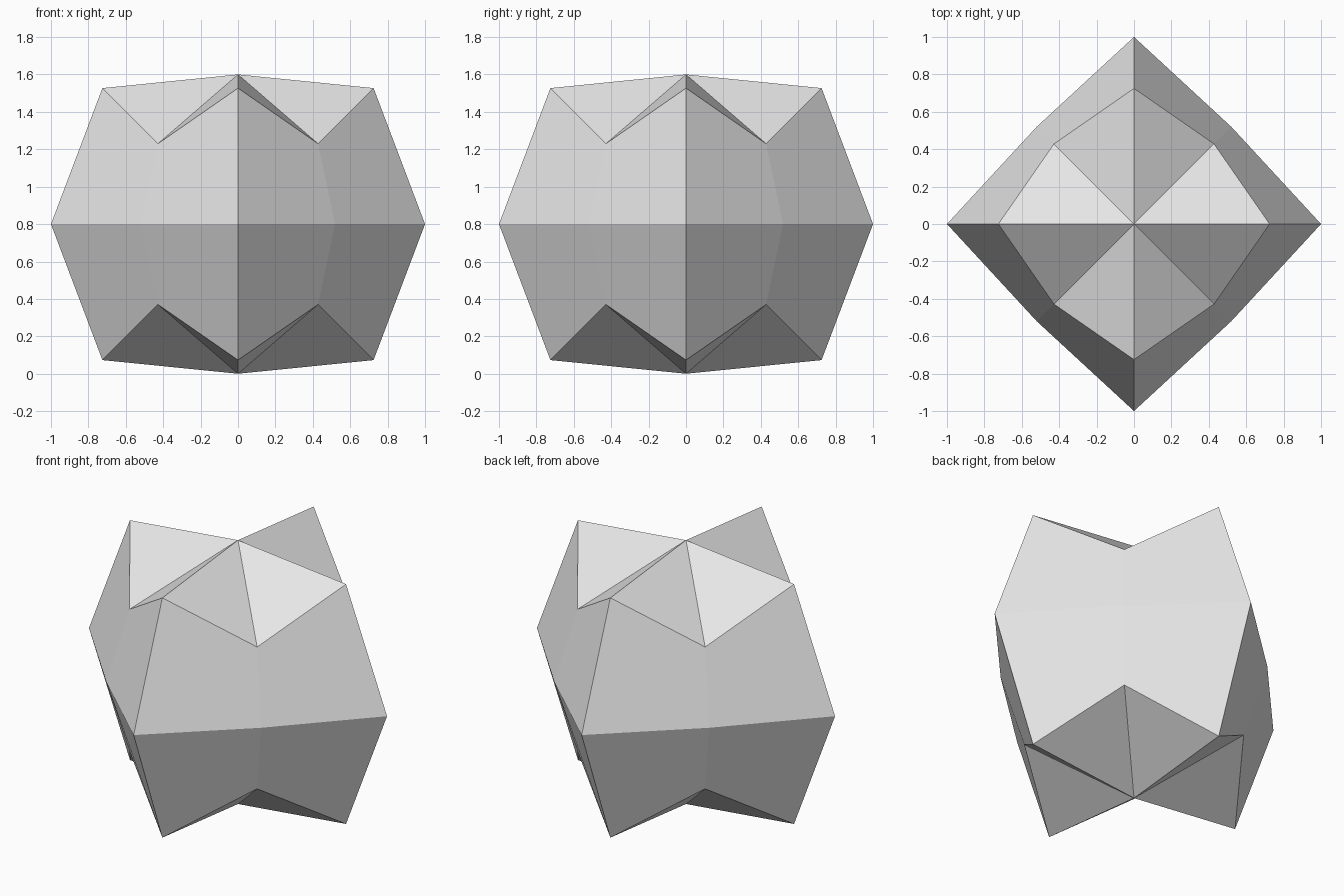
import bpy, bmesh
from math import cos, sin, pi, sqrt

cube = bpy.data.objects.get("Cube")
if cube:
    bpy.data.objects.remove(cube, do_unlink=True)

# Plain grey material
grey = bpy.data.materials.new("light_grey")
grey.use_nodes = True
color = (0.8, 0.8, 0.8, 1)
grey.diffuse_color = color
grey.node_tree.nodes["Principled BSDF"].inputs["Base Color"].default_value = color

SIDES = 8
MID = 0.8
# Each ring: (axis radius, axis height, diagonal x/y, diagonal height) from the middle
EQUATOR = (1.0, 0.0, 0.52, 0.0)
CROWN = (0.725, 0.727, 0.428, 0.43)


def add_ring(bm, ring, sign):
    """Eight corners alternating between axis peaks and diagonal notches."""
    peak_r, peak_z, notch_xy, notch_z = ring
    verts = []
    for i in range(SIDES):
        r, z = (notch_xy * sqrt(2), notch_z) if i % 2 else (peak_r, peak_z)
        a = 2 * pi * i / SIDES
        verts.append(bm.verts.new((r * cos(a), r * sin(a), MID + sign * z)))
    return verts


bm = bmesh.new()
equator = add_ring(bm, EQUATOR, 1)
for sign in (1, -1):
    # Side facets and the pleated fan meeting at the pole
    crown = add_ring(bm, CROWN, sign)
    pole = bm.verts.new((0, 0, MID + sign * MID))
    for i in range(SIDES):
        j = (i + 1) % SIDES
        bm.faces.new((equator[i], equator[j], crown[j], crown[i]))
        bm.faces.new((crown[i], crown[j], pole))
bmesh.ops.recalc_face_normals(bm, faces=bm.faces)

mesh = bpy.data.meshes.new("faceted_gem")
bm.to_mesh(mesh)
bm.free()
mesh.materials.append(grey)
gem = bpy.data.objects.new("faceted_gem", mesh)
bpy.context.collection.objects.link(gem)
